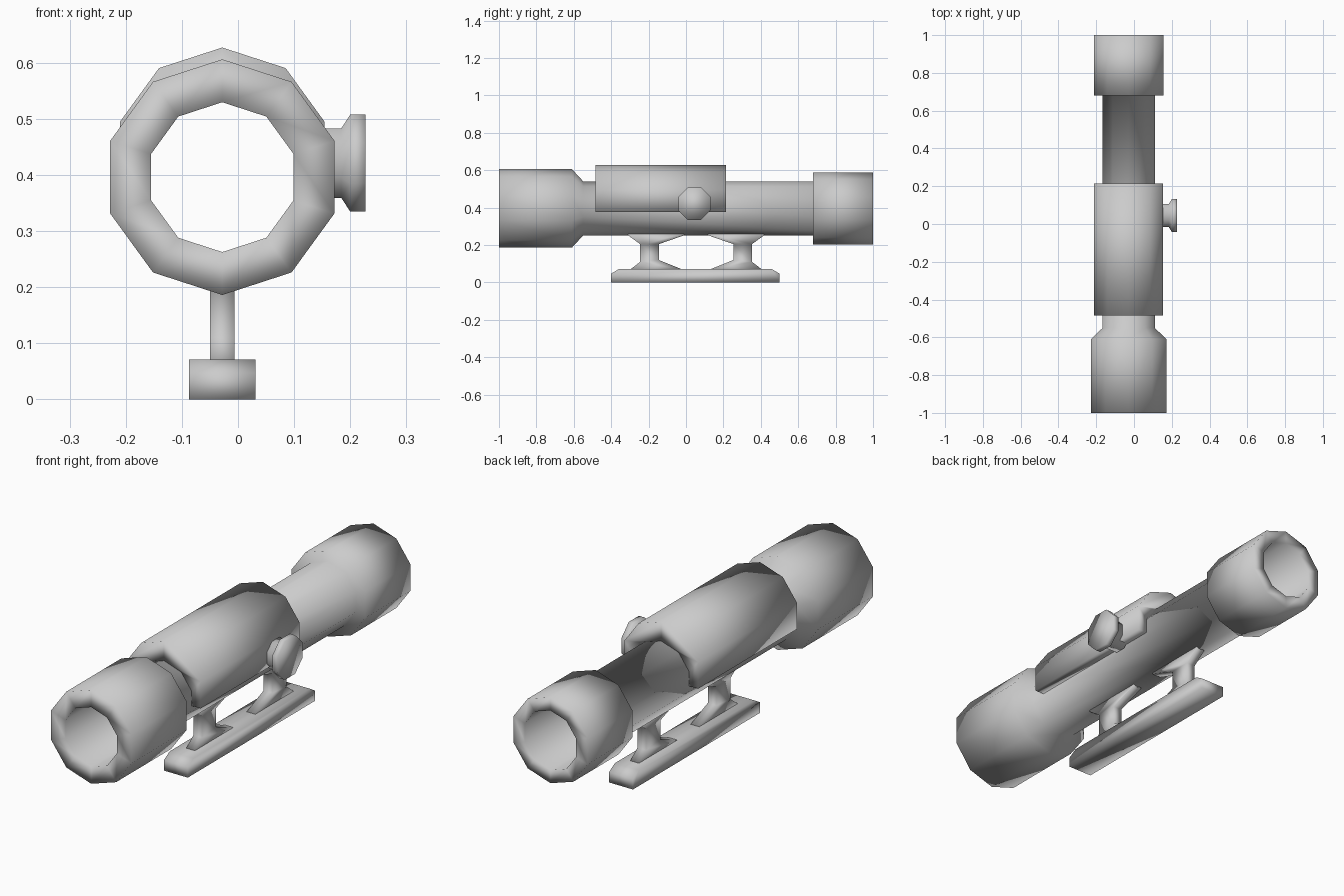
import bpy, bmesh
from math import sin, cos, pi, radians

if "Cube" in bpy.data.objects:
    bpy.data.objects.remove(bpy.data.objects["Cube"])

CX, CZ = -0.028, 0.396   # tube axis


def finish(name, bm):
    bmesh.ops.recalc_face_normals(bm, faces=bm.faces)
    for f in bm.faces:
        f.smooth = True
    me = bpy.data.meshes.new(name)
    bm.to_mesh(me)
    bm.free()
    ob = bpy.data.objects.new(name, me)
    bpy.context.collection.objects.link(ob)
    return ob


def lathe(name, profile, sides, place, closed, phase=0.0):
    """Spin (distance, radius) points; place maps (d, u, v) to a position."""
    bm = bmesh.new()
    rings = []
    for d, r in profile:
        angles = [phase + 2 * pi * i / sides for i in range(sides)]
        rings.append([bm.verts.new(place(d, r * sin(a), r * cos(a))) for a in angles])
    pairs = list(zip(rings, rings[1:]))
    if closed:
        pairs.append((rings[-1], rings[0]))
    for a, b in pairs:
        for i in range(sides):
            j = (i + 1) % sides
            bm.faces.new((a[i], a[j], b[j], b[i]))
    if not closed:
        bm.faces.new(rings[0])
        bm.faces.new(rings[-1])
    return finish(name, bm)


def prism(name, pts, place, start, end):
    """Extrude a 2D outline from start to end."""
    bm = bmesh.new()
    a = [bm.verts.new(place(start, *p)) for p in pts]
    b = [bm.verts.new(place(end, *p)) for p in pts]
    for i in range(len(pts)):
        j = (i + 1) % len(pts)
        bm.faces.new((a[i], a[j], b[j], b[i]))
    bm.faces.new(a)
    bm.faces.new(b)
    return finish(name, bm)


def along_y(d, u, v):
    return (u, d, v)


def along_x(d, u, v):
    return (d, u, v)


# Hollow ten-sided tube with flared front and stepped rear ends
lathe("scope_tube",
      [(-1, 0.21), (-0.61, 0.21), (-0.55, 0.145), (0.68, 0.145),
       (0.68, 0.1925), (1, 0.1925), (1, 0.1335), (-1, 0.1335)],
      10, lambda d, u, v: (CX + u, d, CZ + v), True)

# Arched housing over the middle of the tube
outer = [(CX + 0.192 * sin(radians(a)), 0.435 + 0.192 * cos(radians(a)))
         for a in range(-108, 109, 36)]
inner = [(CX + 0.143 * sin(radians(a)), CZ + 0.143 * cos(radians(a)))
         for a in range(72, -73, -36)]
bottom = outer[0][1]
arch = outer + [(CX + 0.136, bottom)] + inner + [(CX - 0.136, bottom)]
prism("top_housing", arch, along_y, -0.485, 0.215)

# Octagonal adjustment knob on the right side
lathe("side_knob",
      [(0.115, 0.067), (0.184, 0.067), (0.2, 0.0935), (0.227, 0.0935)],
      8, lambda d, u, v: (d, 0.045 + u, 0.421 + v), False, pi / 8)

# Mounting rail with chamfered ends
prism("mount_rail",
      [(-0.4, 0), (0.5, 0), (0.5, 0.047), (0.46, 0.071), (-0.36, 0.071), (-0.4, 0.047)],
      along_x, CX - 0.059, CX + 0.059)

# Pair of flared posts, mirrored about the rail's middle
post = [(-0.3, 0.068), (-0.016, 0.068), (-0.145, 0.12), (-0.145, 0.205),
        (-0.01, 0.252), (-0.01, 0.259), (-0.31, 0.259), (-0.31, 0.252),
        (-0.245, 0.205), (-0.245, 0.11)]
prism("front_post", post, along_x, CX - 0.0215, CX + 0.0215)
prism("rear_post", [(0.108 - y, z) for y, z in post], along_x, CX - 0.0215, CX + 0.0215)
